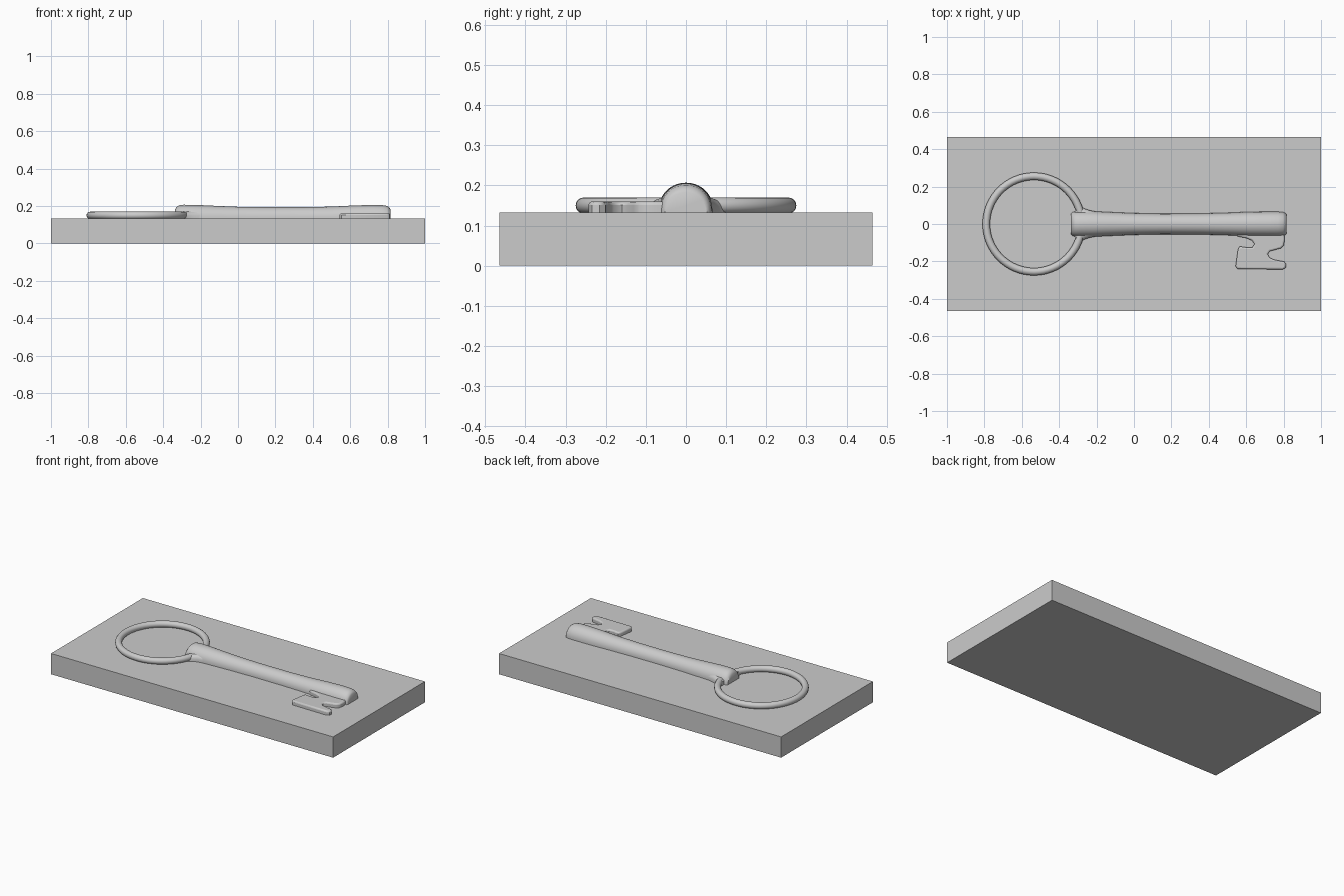
import bpy, bmesh
from math import sin, cos, pi

if "Cube" in bpy.data.objects:
    bpy.data.objects.remove(bpy.data.objects["Cube"])

TOP = 0.133    # top of the slab
SINK = 0.01    # relief parts reach slightly into the slab


def finish(name, bm, angle=None):
    bmesh.ops.recalc_face_normals(bm, faces=bm.faces)
    mesh = bpy.data.meshes.new(name)
    bm.to_mesh(mesh)
    bm.free()
    obj = bpy.data.objects.new(name, mesh)
    bpy.context.collection.objects.link(obj)
    if angle:
        bpy.ops.object.select_all(action='DESELECT')
        bpy.context.view_layer.objects.active = obj
        obj.select_set(True)
        bpy.ops.object.shade_smooth_by_angle(angle=angle)
    return obj


def domed_loft(name, sections, n=20, power=1.0):
    """Loft of half-round sections (x, half width, height) lying on the slab."""
    bm = bmesh.new()
    rings = []
    for x, w, h in sections:
        ring = [bm.verts.new((x, w, TOP - SINK))]
        for i in range(n + 1):
            t = pi * i / n
            ring.append(bm.verts.new((x, w * cos(t), TOP + h * max(sin(t), 0) ** power)))
        ring.append(bm.verts.new((x, -w, TOP - SINK)))
        rings.append(ring)
    for a, b in zip(rings, rings[1:]):
        for i in range(len(a)):
            j = (i + 1) % len(a)
            bm.faces.new((a[i], a[j], b[j], b[i]))
    bm.faces.new(rings[0])
    bm.faces.new(rings[-1])
    return finish(name, bm, 0.7)


# Slab
bm = bmesh.new()
bmesh.ops.create_cube(bm, size=1)
for v in bm.verts:
    v.co = (v.co.x * 2, v.co.y * 0.93, (v.co.z + 0.5) * TOP)
finish("slab", bm)

# Ring handle
bpy.ops.mesh.primitive_torus_add(major_segments=64, minor_segments=16,
                                 major_radius=0.255, minor_radius=0.02,
                                 location=(-0.535, 0, 0.15))
ring = bpy.context.object
ring.name = "ring_handle"
bpy.ops.object.shade_smooth_by_angle(angle=0.7)

# Shaft with flared, rounded ends
domed_loft("shaft", [
    (-0.336, 0.056, 0.050), (-0.328, 0.063, 0.062), (-0.315, 0.067, 0.071),
    (-0.29, 0.069, 0.074), (-0.22, 0.068, 0.073), (-0.12, 0.063, 0.068),
    (0.0, 0.058, 0.063), (0.15, 0.055, 0.061), (0.35, 0.056, 0.061),
    (0.5, 0.060, 0.064), (0.62, 0.065, 0.070), (0.72, 0.066, 0.073),
    (0.77, 0.066, 0.072), (0.795, 0.064, 0.068), (0.809, 0.059, 0.060),
    (0.815, 0.052, 0.050)], power=0.9)

# Low collar blending the shaft into the ring
domed_loft("collar", [
    (-0.315, 0.118, 0.030), (-0.30, 0.108, 0.036), (-0.285, 0.095, 0.042),
    (-0.265, 0.083, 0.047), (-0.24, 0.074, 0.050), (-0.2, 0.066, 0.050)], power=0.6)

# Notched bit, extruded with a rounded top edge
outline = [
    (0.545, -0.04), (0.553, -0.066), (0.60, -0.075), (0.63, -0.088), (0.645, -0.107),
    (0.632, -0.125), (0.60, -0.125), (0.565, -0.12), (0.556, -0.135), (0.543, -0.225),
    (0.553, -0.24), (0.795, -0.243), (0.811, -0.234), (0.814, -0.215),
    (0.803, -0.201), (0.75, -0.191), (0.725, -0.18), (0.715, -0.16), (0.727, -0.145),
    (0.785, -0.130), (0.801, -0.115), (0.806, -0.08), (0.80, -0.04)]
bm = bmesh.new()
base = bm.faces.new([bm.verts.new((x, y, TOP - SINK)) for x, y in outline])
ext = bmesh.ops.extrude_face_region(bm, geom=[base])["geom"]
top = next(g for g in ext if isinstance(g, bmesh.types.BMFace))
for v in top.verts:
    v.co.z = 0.16
bit = finish("bit", bm)
bevel = bit.modifiers.new("round_top", 'BEVEL')
bevel.width = 0.009
bevel.segments = 3
bevel.limit_method = 'ANGLE'
bevel.angle_limit = 1.4
bpy.ops.object.select_all(action='DESELECT')
bpy.context.view_layer.objects.active = bit
bit.select_set(True)
bpy.ops.object.shade_smooth_by_angle(angle=0.7)
